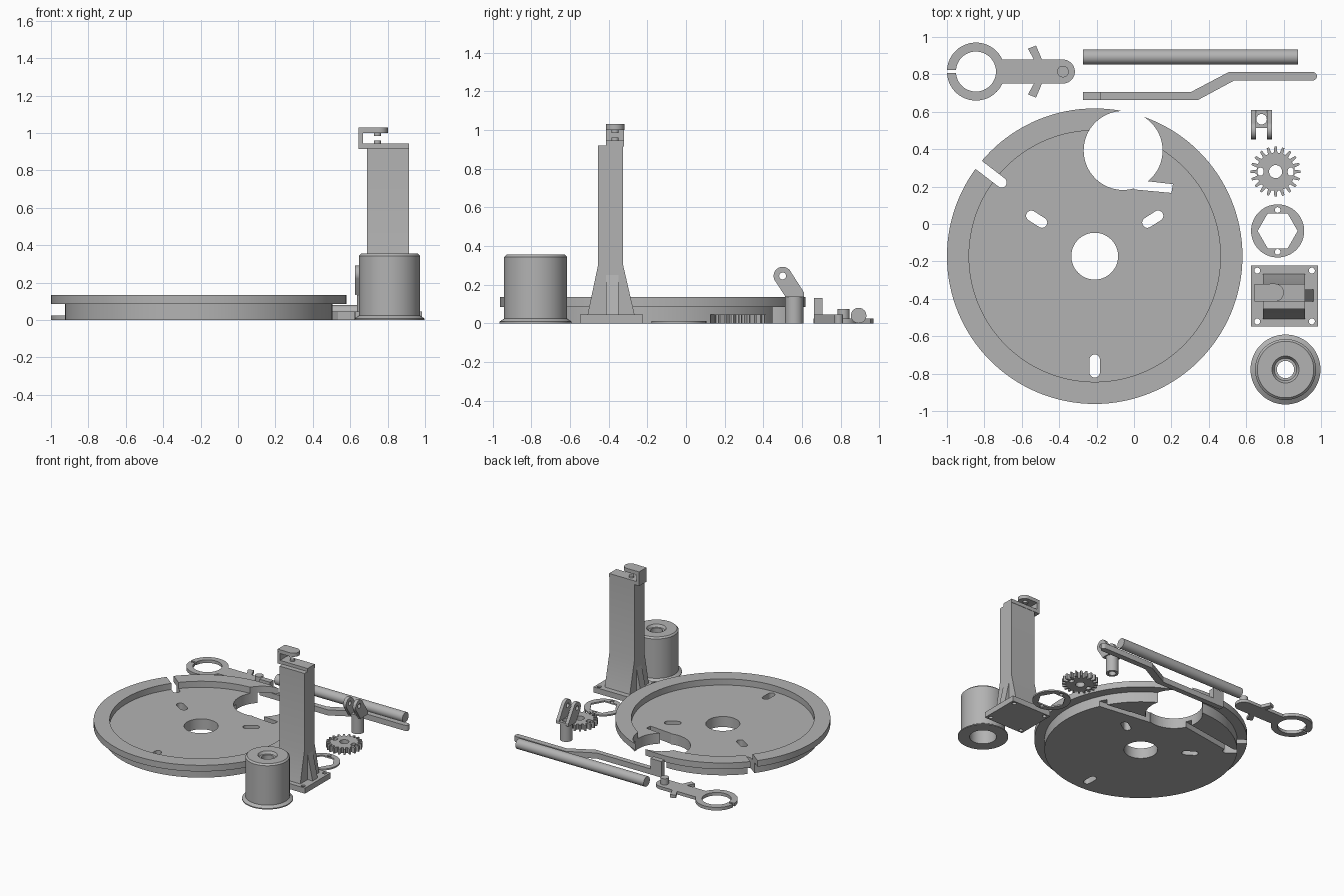
import bpy, bmesh, math
from mathutils import Vector

if "Cube" in bpy.data.objects:
    bpy.data.objects.remove(bpy.data.objects["Cube"])

grey = bpy.data.materials.new("light_grey")
grey.diffuse_color = (0.45, 0.45, 0.45, 1)
grey.use_nodes = True
grey.node_tree.nodes["Principled BSDF"].inputs["Base Color"].default_value = grey.diffuse_color


def finish(name, bm):
    bmesh.ops.recalc_face_normals(bm, faces=bm.faces)
    me = bpy.data.meshes.new(name)
    bm.to_mesh(me)
    bm.free()
    me.materials.append(grey)
    ob = bpy.data.objects.new(name, me)
    bpy.context.collection.objects.link(ob)
    return ob


def prism(name, pts, a, b, axis="z"):
    """Extrude a 2D outline from a to b along an axis."""
    place = {"z": lambda u, v, w: (u, v, w), "x": lambda u, v, w: (w, u, v),
             "y": lambda u, v, w: (u, w, v)}[axis]
    bm = bmesh.new()
    lo = [bm.verts.new(place(u, v, a)) for u, v in pts]
    hi = [bm.verts.new(place(u, v, b)) for u, v in pts]
    bm.faces.new(lo)
    bm.faces.new(hi)
    n = len(pts)
    for i in range(n):
        j = (i + 1) % n
        bm.faces.new((lo[i], lo[j], hi[j], hi[i]))
    return finish(name, bm)


def arc(cx, cy, r, a0, a1, n):
    return [(cx + r * math.cos(math.radians(a0 + (a1 - a0) * i / n)),
             cy + r * math.sin(math.radians(a0 + (a1 - a0) * i / n))) for i in range(n + 1)]


def circle(cx, cy, r, n=48):
    return arc(cx, cy, r, 0, 360, n)[:-1]


def rect(x0, x1, y0, y1):
    return [(x0, y0), (x1, y0), (x1, y1), (x0, y1)]


def slot(p, q, w):
    """Capsule outline between two points."""
    t = math.degrees(math.atan2(q[1] - p[1], q[0] - p[0]))
    return arc(*q, w / 2, t - 90, t + 90, 10) + arc(*p, w / 2, t + 90, t + 270, 10)


def lathe(name, profile, cx, cy, n=96):
    """Revolve a closed (radius, z) profile around a vertical axis."""
    bm = bmesh.new()
    rings = [[bm.verts.new((cx + r * math.cos(2 * math.pi * i / n),
                            cy + r * math.sin(2 * math.pi * i / n), z)) for i in range(n)]
             for r, z in profile]
    for k, ring in enumerate(rings):
        nxt = rings[(k + 1) % len(rings)]
        for i in range(n):
            j = (i + 1) % n
            bm.faces.new((ring[i], ring[j], nxt[j], nxt[i]))
    return finish(name, bm)


def cut(ob, outlines, a=-0.1, b=0.3, axis="z"):
    """Subtract extruded outlines from a part."""
    for pts in outlines:
        c = prism("cutter", pts, a, b, axis)
        c.hide_render = True
        m = ob.modifiers.new("cut", "BOOLEAN")
        m.operation, m.solver, m.object = "DIFFERENCE", "EXACT", c
        bpy.context.view_layer.objects.active = ob
        bpy.ops.object.modifier_apply(modifier=m.name)
        bpy.data.objects.remove(c)


# Round tray: stepped disc with a raised rim and a centre hole
DX, DY = -0.21, -0.172
tray = lathe("tray", [(0.125, 0), (0.715, 0), (0.715, 0.085), (0.79, 0.085), (0.79, 0.135),
                      (0.672, 0.135), (0.672, 0.085), (0.125, 0.085)], DX, DY, 128)
slots = []
for ang, rad in ((-90, 0.587), (32.5, 0.368), (147.5, 0.368)):
    d = Vector((math.cos(math.radians(ang)), math.sin(math.radians(ang))))
    c = Vector((DX, DY))
    slots.append(slot(tuple(c + d * (rad - 0.034)), tuple(c + d * (rad + 0.034)), 0.056))
cut(tray, slots + [circle(-0.058, 0.393, 0.211, 64),
                   slot((-0.92, 0.385), (-0.708, 0.222), 0.055),
                   [(0.0, 0.185), (0.2, 0.166), (0.208, 0.213), (0.0, 0.237)]])
# Shallow channels on the underside of the tray
cut(tray, [[(0.0, 0.185), (0.6, 0.105), (0.606, 0.152), (0.0, 0.237)],
           [(-0.73, 0.225), (-0.2, 0.31), (-0.2, 0.36), (-0.74, 0.275)]], -0.1, 0.045)

# Split ring clip with arm, wings and peg
CX, CY = -0.845, 0.815
half = arc(CX, 0, 0.155, 180, 24.4, 40) + [
    (-0.535, 0.064), (-0.567, 0.122), (-0.524, 0.139), (-0.492, 0.064)] + arc(-0.38, 0, 0.064, 90, 0, 12)
outline = half + [(x, -y) for x, y in reversed(half[1:-1])]
clip = prism("ring_clip", [(x, y + CY) for x, y in outline], 0, 0.025)
cut(clip, [circle(CX, CY, 0.107), rect(-1.1, -0.9, CY - 0.008, CY + 0.008)])
prism("clip_peg", circle(-0.38, CY, 0.031, 32), 0.02, 0.075)

# Round rod and cranked lever
prism("rod", circle(0.893, 0.04, 0.04), -0.273, 0.877, "x")
prism("lever", [(-0.273, 0.663), (0.342, 0.663), (0.535, 0.767)]
      + arc(0.955, 0.79, 0.023, -90, 90, 10)
      + [(0.508, 0.813), (0.305, 0.706), (-0.273, 0.706)], 0, 0.045)
prism("lever_stop", rect(-0.273, -0.176, 0.663, 0.706), 0.04, 0.13)

# Forked yoke on a short tube
YX, YY = 0.682, 0.56
cut(prism("yoke_tube", circle(YX, YY, 0.047), 0, 0.145), [circle(YX, YY, 0.028, 32)])
cut(prism("yoke_base", rect(0.626, 0.738, 0.513, 0.61), 0.135, 0.155), [circle(YX, YY, 0.028, 32)])
ear = arc(0.5, 0.245, 0.047, 30, 210, 20) + [(0.513, 0.14), (0.61, 0.14), (0.61, 0.16)]
for side, x0 in (("left", 0.626), ("right", 0.711)):
    cut(prism("yoke_ear_" + side, ear, x0, x0 + 0.027, "x"), [circle(0.5, 0.245, 0.018, 24)], 0.5, 0.9, "x")

# Spur gear
GX, GY, TEETH = 0.757, 0.28, 20
teeth = []
for i in range(TEETH):
    for f, r in ((-0.3, 0.102), (-0.15, 0.134), (0.15, 0.134), (0.3, 0.102)):
        a = 2 * math.pi * (i + f) / TEETH
        teeth.append((GX + r * math.cos(a), GY + r * math.sin(a)))
gear = prism("gear", teeth, 0, 0.045)
cut(gear, [circle(GX, GY, 0.035, 32)]
    + [slot((GX + s * 0.081, GY - 0.006), (GX + s * 0.081, GY + 0.006), 0.032) for s in (-1, 1)])

# Washer with hexagonal opening
WX, WY = 0.768, -0.037
washer = prism("hex_washer", circle(WX, WY, 0.142, 64), 0, 0.012)
cut(washer, [circle(WX, WY, 0.107, 6)] + [circle(WX, WY + s * 0.112, 0.015, 20) for s in (-1, 1)])

# Tower: drilled foot, flared column and side gussets
TX, TY = 0.805, -0.385
foot = prism("tower_foot", rect(0.626, 0.985, -0.548, -0.222), 0, 0.045)
cut(foot, [circle(TX + sx * 0.146, TY + sy * 0.136, 0.016, 20) for sx in (-1, 1) for sy in (-1, 1)])
prism("tower_column", [(-0.51, 0.04), (-0.455, 0.3), (-0.455, 0.92), (-0.325, 0.92),
                       (-0.325, 0.3), (-0.265, 0.04)], 0.69, 0.915, "x")
for side, s in (("left", -1), ("right", 1)):
    prism("gusset_" + side, [(TX + s * x, z) for x, z in
                             ((0.08, 0.04), (0.156, 0.04), (0.11, 0.25), (0.08, 0.25))],
          -0.415, -0.35, "y")

# C-shaped bearing bracket on top of the tower
BX, BY = 0.745, -0.367
prism("bracket_base", rect(0.645, 0.915, -0.415, -0.322), 0.915, 0.945)
prism("bracket_wall", rect(0.645, 0.668, -0.415, -0.322), 0.94, 1.01)
prism("bracket_arm", [(0.645, BY + 0.046), (0.645, BY - 0.046)]
      + arc(BX + 0.008, BY, 0.048, -90, 90, 16), 1.0, 1.03)
prism("pivot_lower", circle(BX, BY, 0.019, 24), 0.94, 0.96)
prism("pivot_upper", circle(BX, BY, 0.019, 24), 0.985, 1.005)

# Hollow round hub with flared skirt
lathe("hub", [(0.1, 0), (0.187, 0), (0.187, 0.008), (0.163, 0.024), (0.163, 0.343), (0.151, 0.355),
              (0.072, 0.355), (0.06, 0.335), (0.046, 0.335), (0.046, 0.29), (0.1, 0.29)], 0.81, -0.778)

# Smooth curved sides, keep edges crisp
bpy.ops.object.select_all(action="DESELECT")
for ob in bpy.context.scene.objects:
    ob.select_set(True)
    bpy.context.view_layer.objects.active = ob
bpy.ops.object.shade_smooth_by_angle(angle=math.radians(25))
